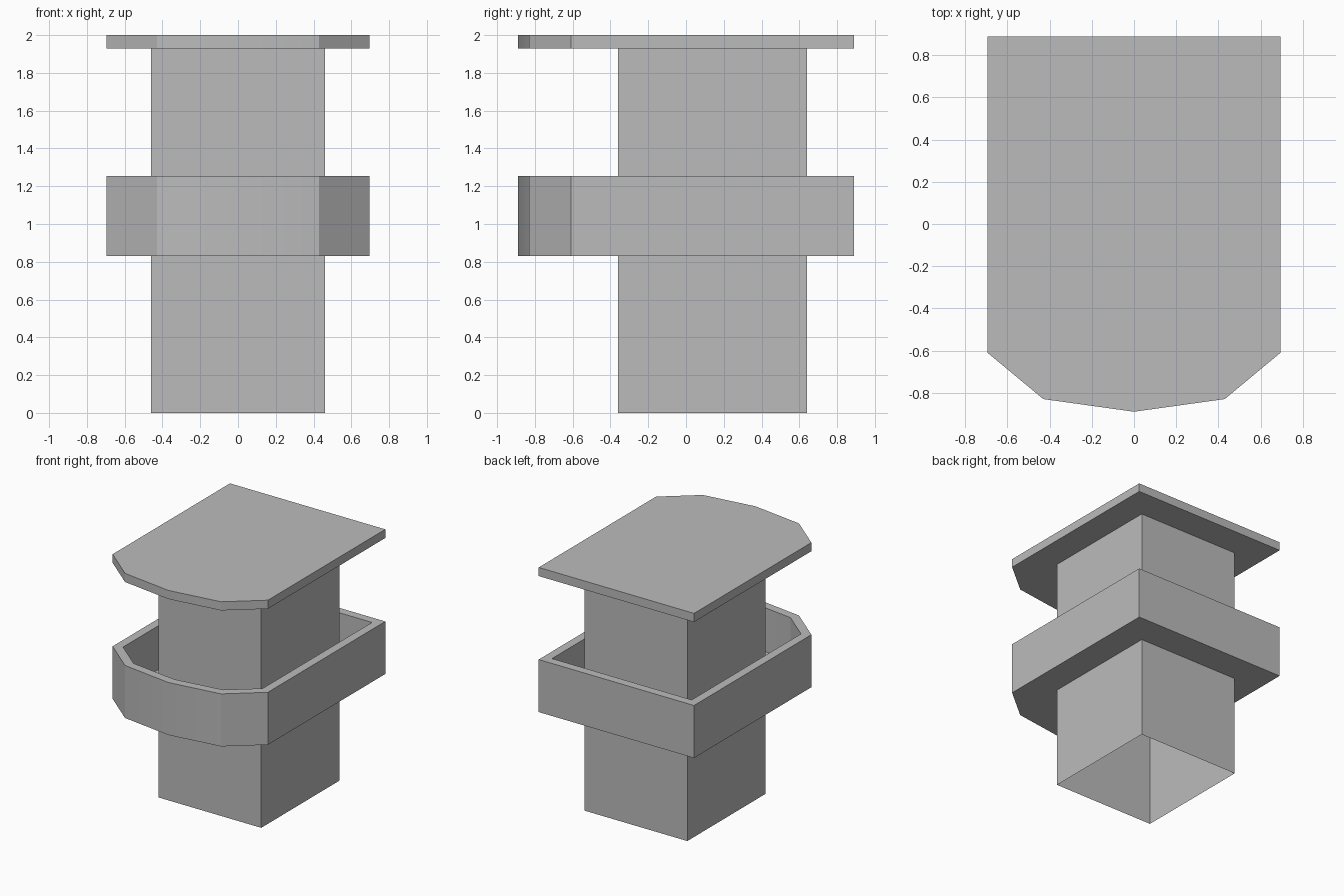
import bpy
import bmesh
import math

cube = bpy.data.objects.get("Cube")
if cube:
    bpy.data.objects.remove(cube, do_unlink=True)

stone = bpy.data.materials.new("grey stone")
stone.use_nodes = True
grey = (0.5, 0.5, 0.5, 1)
stone.diffuse_color = grey
stone.node_tree.nodes["Principled BSDF"].inputs["Base Color"].default_value = grey


def prism(name, outline, bottom, top, open_bottom=False, wall=0):
    """Extrude an outline upward; a wall width hollows it from the top."""
    bm = bmesh.new()
    base = bm.faces.new([bm.verts.new((x, y, bottom)) for x, y in outline])
    lid = bmesh.ops.extrude_face_region(bm, geom=[base], use_keep_orig=True)
    lid_verts = [g for g in lid["geom"] if isinstance(g, bmesh.types.BMVert)]
    bmesh.ops.translate(bm, verts=lid_verts, vec=(0, 0, top - bottom))
    bmesh.ops.recalc_face_normals(bm, faces=bm.faces)
    if wall:
        rim = [f for f in bm.faces if f.normal.z > 0.9]
        bmesh.ops.inset_region(bm, faces=rim, thickness=wall, use_even_offset=True)
        # Push the inset face down to form the floor
        pit = bmesh.ops.extrude_face_region(bm, geom=rim)
        floor = [g for g in pit["geom"] if isinstance(g, bmesh.types.BMVert)]
        bmesh.ops.delete(bm, geom=[f for f in rim if f.is_valid], context="FACES_ONLY")
        bmesh.ops.translate(bm, verts=floor, vec=(0, 0, bottom + wall - top))
        bmesh.ops.recalc_face_normals(bm, faces=bm.faces)
    if open_bottom:
        under = [f for f in bm.faces if f.normal.z < -0.9]
        bmesh.ops.delete(bm, geom=under, context="FACES")
    mesh = bpy.data.meshes.new(name)
    bm.to_mesh(mesh)
    bm.free()
    mesh.materials.append(stone)
    obj = bpy.data.objects.new(name, mesh)
    bpy.context.collection.objects.link(obj)
    bpy.ops.object.select_all(action="DESELECT")
    obj.select_set(True)
    bpy.context.view_layer.objects.active = obj
    bpy.ops.object.shade_smooth_by_angle(angle=math.radians(30))
    return obj


# Bow-fronted outline shared by the balcony and the roof
right_side = [(-0.695, 0.89), (-0.695, -0.61), (-0.43, -0.83)]
bow = right_side + [(0, -0.89)] + [(-x, y) for x, y in reversed(right_side)]
square = [(-0.46, 0.64), (-0.46, -0.36), (0.46, -0.36), (0.46, 0.64)]

prism("tower_shaft", square, 0, 1.93, open_bottom=True)
prism("balcony", bow, 0.83, 1.255, wall=0.07)
prism("roof_slab", bow, 1.93, 2)
